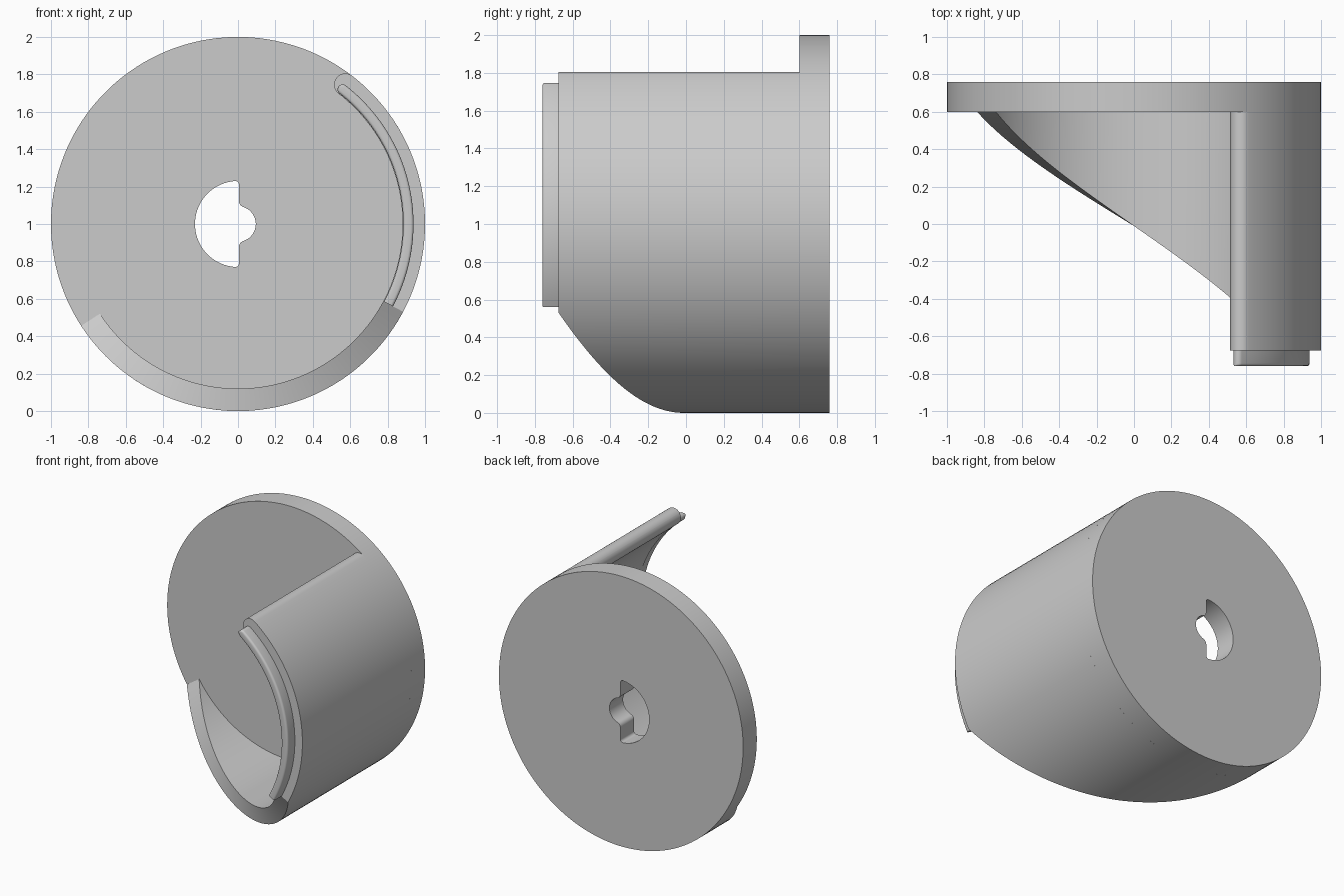
import bpy
import bmesh
from math import cos, sin, pi, radians, sqrt, atan2, hypot

cube = bpy.data.objects.get("Cube")
if cube:
    bpy.data.objects.remove(cube, do_unlink=True)

grey = bpy.data.materials.new("plain grey")
grey.use_nodes = True
grey.diffuse_color = (0.6, 0.6, 0.6, 1)
grey.node_tree.nodes["Principled BSDF"].inputs["Base Color"].default_value = (0.6, 0.6, 0.6, 1)

CENTRE_Z = 1.0
BACK, DISC_FRONT, WALL_FRONT, RAIL_FRONT = 0.76, 0.6, -0.675, -0.76
RAMP_START, RAMP_END = radians(-147), radians(-28)


def sweep(name, sections, closed=False):
    """Join (angle, [(radius, y), ...]) sections around the y axis."""
    bm = bmesh.new()
    rings = [[bm.verts.new((r * cos(a), y, CENTRE_Z + r * sin(a))) for r, y in sec]
             for a, sec in sections]
    following = rings[1:] + rings[:1] if closed else rings[1:]
    for p, q in zip(rings, following):
        for i in range(len(p)):
            j = (i + 1) % len(p)
            bm.faces.new((p[i], p[j], q[j], q[i]))
    if not closed:
        bm.faces.new(rings[0])
        bm.faces.new(rings[-1])
    bmesh.ops.recalc_face_normals(bm, faces=bm.faces)
    mesh = bpy.data.meshes.new(name)
    bm.to_mesh(mesh)
    bm.free()
    mesh.materials.append(grey)
    obj = bpy.data.objects.new(name, mesh)
    bpy.context.collection.objects.link(obj)
    bpy.ops.object.select_all(action='DESELECT')
    obj.select_set(True)
    bpy.context.view_layer.objects.active = obj
    bpy.ops.object.shade_smooth_by_angle(angle=radians(30))


def steps(a0, a1, n):
    return [a0 + (a1 - a0) * i / n for i in range(n + 1)]


def arc(cx, cz, r, a0, a1, n):
    return [(cx + r * cos(a), cz + r * sin(a)) for a in steps(a0, a1, n)]


def rounded_end(mid, half, a_end):
    """Angles and shrinking half widths that form a round end."""
    for t in steps(0, pi / 2, 10)[1:]:
        yield a_end + half * sin(t) / mid, max(half * cos(t), 0.0005)


# Outline of the keyed hole, counter-clockwise from the right
def keyhole():
    edge, small, big, fil, corner = 0.005, 0.095, 0.23, 0.035, 0.02
    fx, cx = edge + fil, edge - corner
    fz = sqrt((small + fil) ** 2 - fx ** 2)
    cz = sqrt((big - corner) ** 2 - cx ** 2)
    fa, ca = atan2(fz, fx), atan2(cz, cx)
    upper = arc(0, 0, small, 0, fa, 30)
    upper += arc(fx, fz, fil, pi + fa, pi, 8)[1:]
    upper += arc(cx, cz, corner, 0, ca, 8)
    upper += arc(0, 0, big, ca, pi, 36)[1:]
    return upper + [(x, -z) for x, z in reversed(upper[1:-1])]


# Back disc, ringed from the hole out to the rim
disc = []
for x, z in keyhole():
    r = hypot(x, z)
    disc.append((atan2(z, x), [(r, DISC_FRONT), (r, BACK), (1, BACK), (1, DISC_FRONT)]))
sweep("back_disc", disc, closed=True)


# Curved side wall with a helical lower edge and a round upper end
def wall_section(mid, half, front):
    return [(mid - half, DISC_FRONT), (mid - half, front),
            (mid + half, front), (mid + half, DISC_FRONT)]


MID, HALF, WALL_TOP = 0.94, 0.06, radians(52.4)
wall = []
for a in steps(RAMP_START, RAMP_END, 60):
    f = (a - RAMP_START) / (RAMP_END - RAMP_START)
    front = DISC_FRONT + (WALL_FRONT - DISC_FRONT) * f
    wall.append((a, wall_section(MID, HALF, min(front, DISC_FRONT - 0.001))))
wall += [(a, wall_section(MID, HALF, WALL_FRONT)) for a in steps(RAMP_END, WALL_TOP, 40)[1:]]
wall += [(a, wall_section(MID, w, WALL_FRONT)) for a, w in rounded_end(MID, HALF, WALL_TOP)]
sweep("side_wall", wall)


# Thin rail on the front edge of the wall, with softened front corners
def rail_section(mid, half):
    b = min(0.015, half * 0.9)
    left = [(mid - half + b - b * cos(t), RAIL_FRONT + b - b * sin(t))
            for t in steps(0, pi / 2, 4)]
    right = [(2 * mid - r, y) for r, y in reversed(left)]
    return [(mid - half, WALL_FRONT)] + left + right + [(mid + half, WALL_FRONT)]


R_MID, R_HALF, RAIL_TOP = 0.911, 0.0275, radians(52.1)
rail = [(a, rail_section(R_MID, R_HALF)) for a in steps(RAMP_END, RAIL_TOP, 40)]
rail += [(a, rail_section(R_MID, w)) for a, w in rounded_end(R_MID, R_HALF, RAIL_TOP)]
sweep("front_rail", rail)
